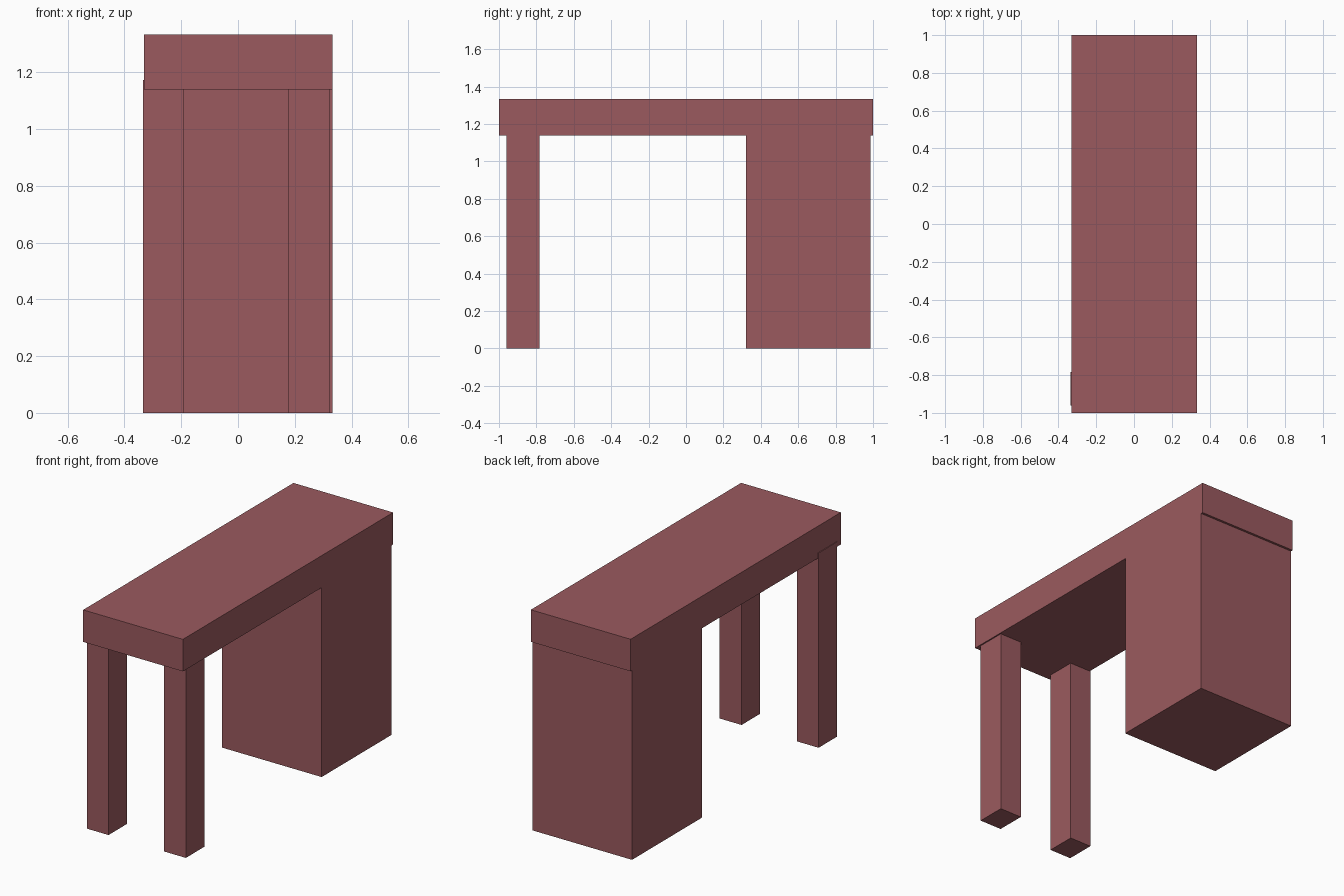
import bpy, bmesh
from mathutils import Vector

if "Cube" in bpy.data.objects:
    bpy.data.objects.remove(bpy.data.objects["Cube"])

# One flat colour for the whole desk
red = bpy.data.materials.new("dusty red")
red.diffuse_color = (0.328, 0.102, 0.114, 1.0)
red.use_nodes = True
red.node_tree.nodes["Principled BSDF"].inputs["Base Color"].default_value = red.diffuse_color


def box(name, x, y, z):
    """Axis-aligned box from (min, max) pairs."""
    bm = bmesh.new()
    bmesh.ops.create_cube(bm, size=1.0)
    lo, hi = Vector((x[0], y[0], z[0])), Vector((x[1], y[1], z[1]))
    size = hi - lo
    for v in bm.verts:
        v.co = Vector([lo[i] + (v.co[i] + 0.5) * size[i] for i in range(3)])
    mesh = bpy.data.meshes.new(name)
    bm.to_mesh(mesh)
    bm.free()
    mesh.materials.append(red)
    obj = bpy.data.objects.new(name, mesh)
    bpy.context.collection.objects.link(obj)
    return obj


# Thick desk top
box("desk_top", (-0.331, 0.333), (-1.0, 1.0), (1.14, 1.333))

# Cabinet under the back end, flush with the sides of the top
box("cabinet", (-0.331, 0.333), (0.32, 0.986), (0.0, 1.14))

# Two square legs at the front; they run slightly up into the top
for name, x in (("left_leg", (-0.335, -0.19)), ("right_leg", (0.178, 0.325))):
    box(name, x, (-0.96, -0.783), (0.0, 1.172))
